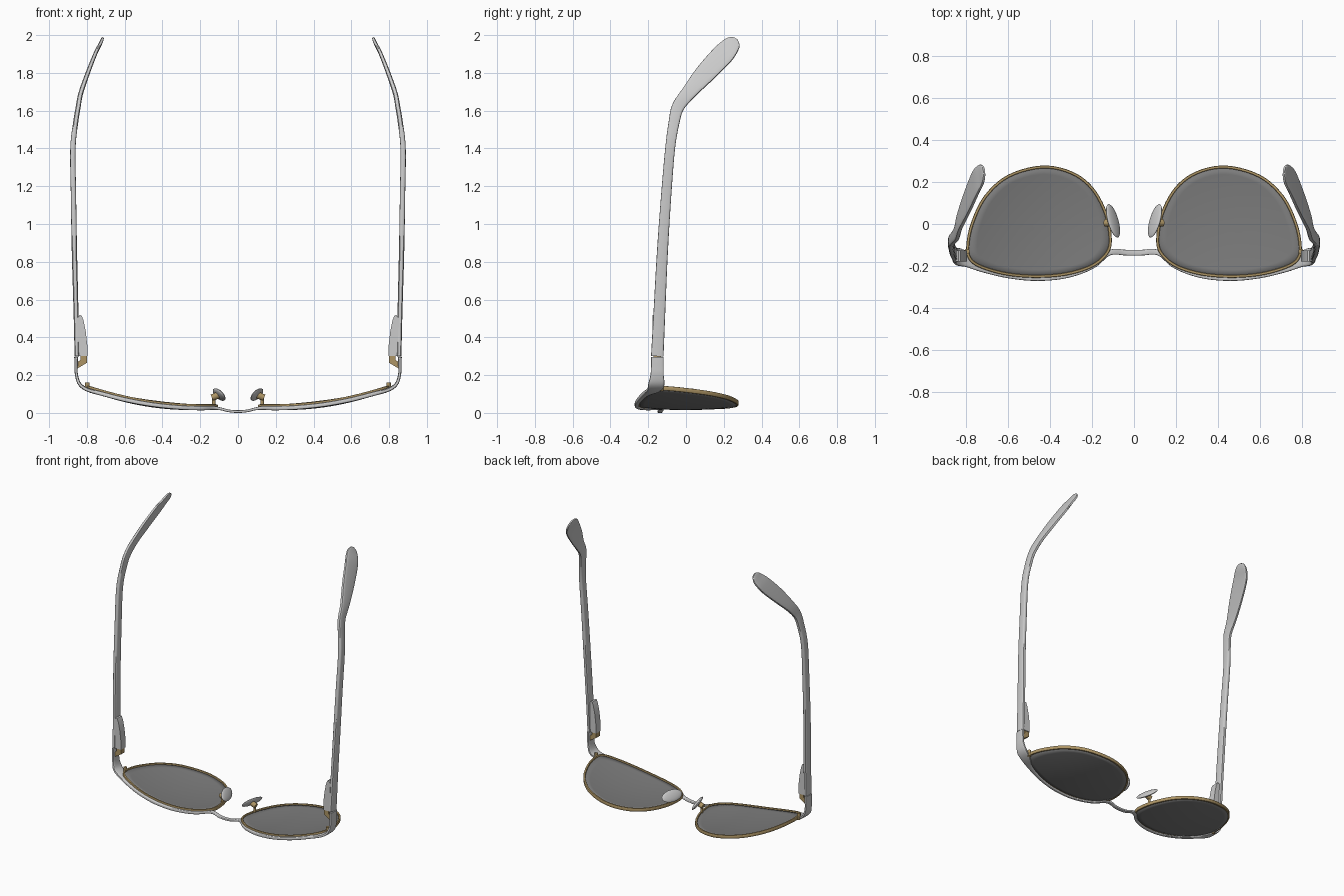
import bpy, bmesh, math
from mathutils import Vector, Matrix

if "Cube" in bpy.data.objects:
    bpy.data.objects.remove(bpy.data.objects["Cube"])

def material(name, rgb):
    m = bpy.data.materials.new(name)
    m.diffuse_color = (*rgb, 1)
    m.use_nodes = True
    m.node_tree.nodes["Principled BSDF"].inputs["Base Color"].default_value = m.diffuse_color
    return m

GOLD = material("gold_metal", (0.42, 0.30, 0.13))
DARK = material("dark_lens", (0.2, 0.2, 0.2))

def finish(name, bm, mat=None, mirror=True, angle=40):
    bmesh.ops.recalc_face_normals(bm, faces=bm.faces)
    me = bpy.data.meshes.new(name)
    bm.to_mesh(me)
    bm.free()
    ob = bpy.data.objects.new(name, me)
    bpy.context.collection.objects.link(ob)
    if mat:
        me.materials.append(mat)
    bpy.ops.object.select_all(action='DESELECT')
    ob.select_set(True)
    bpy.context.view_layer.objects.active = ob
    bpy.ops.object.shade_smooth_by_angle(angle=math.radians(angle))
    if mirror:
        ob.modifiers.new("mirror", 'MIRROR').use_mirror_merge = False
    return ob

def spline(pts, steps, closed=False):
    """Catmull-Rom through tuples of any length."""
    n, out = len(pts), []
    get = (lambda i: pts[i % n]) if closed else (lambda i: pts[max(0, min(n - 1, i))])
    for i in range(n if closed else n - 1):
        p = [get(i + k) for k in (-1, 0, 1, 2)]
        for s in range(steps):
            t = s / steps
            out.append(tuple(0.5 * (2*b + (c - a)*t + (2*a - 5*b + 4*c - d)*t*t
                                    + (3*b - a - 3*c + d)*t**3) for a, b, c, d in zip(*p)))
    if not closed:
        out.append(tuple(pts[-1]))
    return out

def loft(stations, ref, closed=False, sides=16, power=0.5):
    """Sweep a rounded section; station = x, y, z, width along ref, thickness."""
    bm, rings, n = bmesh.new(), [], len(stations)
    P = [Vector(s[:3]) for s in stations]
    for i, s in enumerate(stations):
        a, b = (P[i - 1], P[(i + 1) % n]) if closed else (P[max(0, i - 1)], P[min(n - 1, i + 1)])
        tan = (b - a).normalized()
        w = Vector(ref)
        w = (w - tan * w.dot(tan)).normalized()
        t = tan.cross(w)
        ring = []
        for k in range(sides):
            c, d = math.cos(2*math.pi*k/sides), math.sin(2*math.pi*k/sides)
            u = math.copysign(abs(c)**power, c) * s[3] / 2
            v = math.copysign(abs(d)**power, d) * s[4] / 2
            ring.append(bm.verts.new(P[i] + w*u + t*v))
        rings.append(ring)
    for i in range(n if closed else n - 1):
        r, q = rings[i], rings[(i + 1) % n]
        for k in range(sides):
            j = (k + 1) % sides
            bm.faces.new((r[k], r[j], q[j], q[k]))
    if not closed:
        bm.faces.new(rings[0])
        bm.faces.new(rings[-1])
    return bm

def prism(name, profile, y0, y1, mat=None):
    bm = bmesh.new()
    f = bm.faces.new([bm.verts.new((x, y0, z)) for x, z in profile])
    r = bmesh.ops.extrude_face_region(bm, geom=[f])
    bmesh.ops.translate(bm, vec=(0, y1 - y0, 0),
                        verts=[v for v in r["geom"] if isinstance(v, bmesh.types.BMVert)])
    return finish(name, bm, mat, angle=30)

def rod(name, a, b, radius, mat):
    a, b = Vector(a), Vector(b)
    bm = bmesh.new()
    m = Matrix.Translation((a + b)/2) @ (b - a).to_track_quat('Z', 'Y').to_matrix().to_4x4()
    bmesh.ops.create_cone(bm, cap_ends=True, segments=16, radius1=radius, radius2=radius,
                          depth=(b - a).length, matrix=m)
    return finish(name, bm, mat)

def face_z(x, y):
    """Wrapped, domed surface that the lenses lie on."""
    return 0.022 + 0.347*(x - 0.25)**2 + 0.21*y*y

# Lens outline, seen from above
outline = spline([(0.44, 0.272), (0.30, 0.245), (0.20, 0.17), (0.135, 0.05), (0.113, -0.07),
                  (0.13, -0.14), (0.20, -0.20), (0.32, -0.238), (0.46, -0.25), (0.60, -0.24),
                  (0.72, -0.208), (0.78, -0.17), (0.794, -0.11), (0.773, 0.0),
                  (0.71, 0.13), (0.60, 0.228)], 5, True)

# Lenses: concentric rings on the domed surface
bm = bmesh.new()
cx, cy, rings = 0.45, 0.0, []
for k in range(1, 9):
    ring = []
    for x, y in outline:
        px, py = cx + (x - cx)*k/8, cy + (y - cy)*k/8
        ring.append(bm.verts.new((px, py, face_z(px, py))))
    rings.append(ring)
n = len(outline)
mid = bm.verts.new((cx, cy, face_z(cx, cy)))
for i in range(n):
    j = (i + 1) % n
    bm.faces.new((mid, rings[0][i], rings[0][j]))
    for r, q in zip(rings, rings[1:]):
        bm.faces.new((r[i], q[i], q[j], r[j]))
lens = finish("lens", bm, DARK)
sol = lens.modifiers.new("thickness", 'SOLIDIFY')
sol.thickness, sol.offset = 0.014, 0

# Gold rims
finish("rim", loft([(x, y, face_z(x, y) + 0.003, 0.024, 0.014) for x, y in outline],
                   (0, 0, 1), True, 12), GOLD)

# Brow bar with bridge and end pieces, one continuous strip
half = [(0.05, -0.136, 0.011, 0.027, 0.014), (0.09, -0.132, 0.021, 0.027, 0.015),
        (0.13, -0.145, 0.026, 0.024, 0.02)]
for x, y, w in ((0.20, -0.205, 0.02), (0.32, -0.247, 0.022), (0.46, -0.26, 0.024),
                (0.60, -0.247, 0.024), (0.72, -0.213, 0.036)):
    half.append((x, y, face_z(x, y) - 0.007, w, 0.022))
half += [(0.795, -0.172, 0.122, 0.07, 0.02), (0.838, -0.157, 0.152, 0.085, 0.018),
         (0.855, -0.153, 0.20, 0.07, 0.016), (0.857, -0.152, 0.25, 0.066, 0.018),
         (0.857, -0.152, 0.296, 0.066, 0.02)]
bar = [(-s[0], *s[1:]) for s in reversed(half)] + [(0, -0.137, 0.007, 0.027, 0.014)] + half
finish("brow_bar", loft(spline(bar, 5), (0, 1, 0)), mirror=False)

# Temples with bent, flared tips
temple = [(0.853, -0.152, 0.30, 0.066, 0.024), (0.858, -0.14, 0.55, 0.062, 0.026),
          (0.866, -0.125, 0.85, 0.058, 0.028), (0.871, -0.105, 1.15, 0.054, 0.028),
          (0.874, -0.084, 1.40, 0.052, 0.028), (0.859, -0.063, 1.54, 0.058, 0.027),
          (0.846, -0.042, 1.62, 0.066, 0.026), (0.832, 0.012, 1.693, 0.078, 0.025),
          (0.797, 0.10, 1.795, 0.108, 0.023), (0.757, 0.195, 1.897, 0.118, 0.02),
          (0.732, 0.238, 1.948, 0.098, 0.018), (0.722, 0.254, 1.97, 0.068, 0.015),
          (0.717, 0.262, 1.982, 0.025, 0.01)]
finish("temple", loft(spline(temple, 5), (0, 1, 0)))

# Hinges: gold leaf, grey cover wedge on the inside of the temple, rim lug
prism("hinge", [(0.858, 0.23), (0.80, 0.265), (0.80, 0.30), (0.835, 0.30),
                (0.835, 0.28), (0.858, 0.262)], -0.172, -0.132, GOLD)
prism("hinge_cover", [(0.848, 0.30), (0.797, 0.30), (0.798, 0.36), (0.806, 0.43),
                      (0.818, 0.49), (0.828, 0.515), (0.838, 0.518), (0.852, 0.50)],
      -0.178, -0.126)
rod("rim_lug", (0.797, -0.13, 0.115), (0.797, -0.13, 0.16), 0.012, GOLD)

# Nose pads with their mounts
bm = bmesh.new()
m = (Matrix.Translation((0.10, 0.015, 0.097)) @ Matrix.Rotation(math.radians(-16), 4, 'Z')
     @ Matrix.Rotation(math.radians(36), 4, 'Y') @ Matrix.Diagonal((0.013, 0.083, 0.04, 1)))
bmesh.ops.create_uvsphere(bm, u_segments=24, v_segments=14, radius=1, matrix=m)
finish("nose_pad", bm)
rod("pad_arm", (0.128, 0.005, 0.035), (0.128, 0.005, 0.085), 0.009, GOLD)
rod("pad_mount", (0.138, 0.005, 0.08), (0.102, 0.005, 0.095), 0.018, GOLD)
